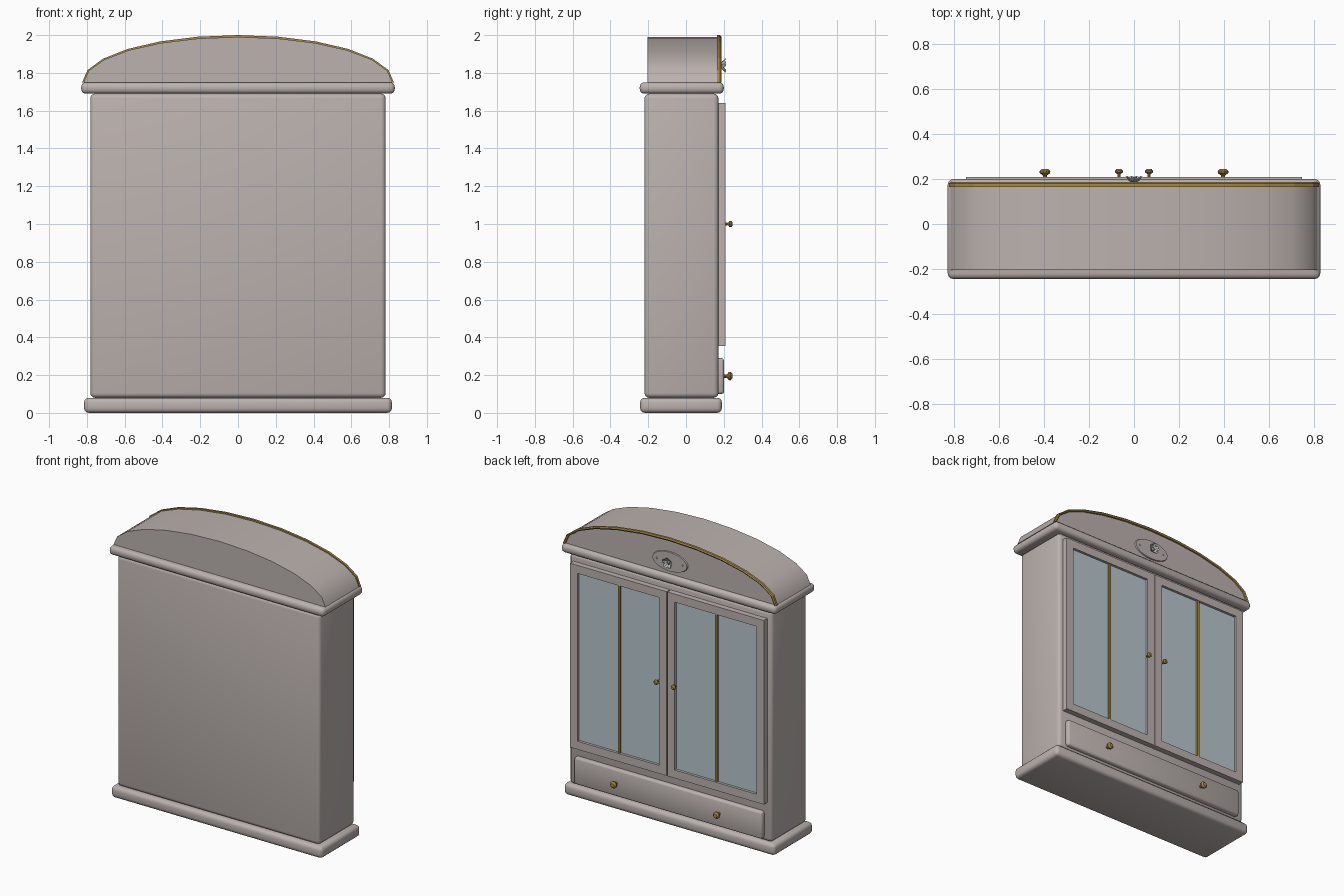
import bpy, bmesh, math
from mathutils import Matrix, Vector

if "Cube" in bpy.data.objects:
    bpy.data.objects.remove(bpy.data.objects["Cube"])


def material(name, rgb):
    m = bpy.data.materials.new(name)
    m.diffuse_color = (*rgb, 1)
    m.use_nodes = True
    m.node_tree.nodes["Principled BSDF"].inputs["Base Color"].default_value = m.diffuse_color
    return m


PAINT = material("warm grey paint", (0.50, 0.445, 0.425))
GLASS = material("pale blue glass", (0.48, 0.57, 0.62))
GOLD = material("antique gold", (0.38, 0.25, 0.07))
SILVER = material("dull silver", (0.45, 0.44, 0.43))


def finish(bm, name, mat, smooth=None):
    bmesh.ops.recalc_face_normals(bm, faces=bm.faces)
    me = bpy.data.meshes.new(name)
    bm.to_mesh(me)
    bm.free()
    ob = bpy.data.objects.new(name, me)
    bpy.context.collection.objects.link(ob)
    me.materials.append(mat)
    if smooth:
        bpy.ops.object.select_all(action='DESELECT')
        ob.select_set(True)
        bpy.context.view_layer.objects.active = ob
        bpy.ops.object.shade_smooth_by_angle(angle=math.radians(smooth))
    return ob


def box(name, x, y, z, mat, bevel=0, segments=3):
    """Box from (min, max) ranges, optionally with rounded edges."""
    bm = bmesh.new()
    bmesh.ops.create_cube(bm, size=1)
    for v in bm.verts:
        v.co = Vector([(r[0] + r[1]) / 2 + c * (r[1] - r[0])
                       for c, r in zip(v.co, (x, y, z))])
    if bevel:
        bmesh.ops.bevel(bm, geom=bm.edges[:], offset=bevel, segments=segments,
                        profile=0.5, affect='EDGES')
    return finish(bm, name, mat, 60 if bevel else None)


def lathe(name, profile, centre, mat, steps=10):
    """Turn (radius, depth) points around an axis pointing along +y."""
    bm = bmesh.new()
    rings = []
    for r, d in profile:
        rings.append([bm.verts.new((centre[0] + r * math.cos(a), centre[1] + d,
                                    centre[2] + r * math.sin(a)))
                      for a in (2 * math.pi * i / steps for i in range(steps))])
    for a, b in zip(rings, rings[1:]):
        for i in range(steps):
            j = (i + 1) % steps
            bm.faces.new((a[i], a[j], b[j], b[i]))
    bm.faces.new(rings[0])
    bm.faces.new(rings[-1])
    return finish(bm, name, mat, 35)


def arch(rx, rz, z0=1.75, n=12):
    return [(rx * math.cos(math.pi * i / n), z0 + rz * math.sin(math.pi * i / n))
            for i in range(n + 1)]


# Carcass with plinth and cornice
box("plinth", (-0.815, 0.815), (-0.243, 0.19), (0, 0.08), PAINT, 0.025)
box("body", (-0.782, 0.782), (-0.22, 0.172), (0.08, 1.69), PAINT, 0.025)
box("cornice", (-0.83, 0.83), (-0.245, 0.2), (1.69, 1.75), PAINT, 0.024)

# Arched pediment
bm = bmesh.new()
back = [bm.verts.new((x, -0.205, z)) for x, z in arch(0.818, 0.24)]
front = [bm.verts.new((x, 0.172, z)) for x, z in arch(0.818, 0.24)]
n = len(back)
bm.faces.new(back)
bm.faces.new(front)
for i in range(n):
    j = (i + 1) % n
    bm.faces.new((back[i], back[j], front[j], front[i]))
finish(bm, "pediment", PAINT, 35)

# Gold moulding along the front edge of the arch
bm = bmesh.new()
rows = []
for rx, rz, y in ((0.825, 0.25, 0.164), (0.825, 0.25, 0.18), (0.818, 0.243, 0.187),
                  (0.808, 0.233, 0.182), (0.806, 0.23, 0.164)):
    rows.append([bm.verts.new((x, y, z)) for x, z in arch(rx, rz)])
for a, b in zip(rows, rows[1:] + rows[:1]):
    for i in range(n - 1):
        bm.faces.new((a[i], a[i + 1], b[i + 1], b[i]))
for end in (0, -1):
    bm.faces.new([r[end] for r in rows])
finish(bm, "arch_trim", GOLD)

# Pair of glazed doors
KNOB = [(0.009, 0), (0.008, 0.014), (0.02, 0.022), (0.021, 0.03), (0.012, 0.038)]
for side, label in ((-1, "left"), (1, "right")):
    def span(a, b):
        return tuple(sorted((side * a, side * b)))
    X0, X1, Z0, Z1, W = 0.003, 0.748, 0.355, 1.64, 0.057
    depth = (0.165, 0.21)
    box(label + "_door_inner_stile", span(X0, X0 + W), depth, (Z0, Z1), PAINT)
    box(label + "_door_outer_stile", span(X1 - W, X1), depth, (Z0, Z1), PAINT)
    box(label + "_door_top_rail", span(X0 + W, X1 - W), depth, (Z1 - W, Z1), PAINT)
    box(label + "_door_bottom_rail", span(X0 + W, X1 - W), depth, (Z0, Z0 + W), PAINT)
    box(label + "_glass", span(X0 + W, X1 - W), (0.165, 0.192),
        (Z0 + W, Z1 - W), GLASS)
    mid = (X0 + X1) / 2
    box(label + "_glazing_bar", span(mid - 0.008, mid + 0.008), (0.18, 0.204),
        (Z0 + W, Z1 - W), GOLD)
    lathe(label + "_door_knob", [(r * 0.85, d) for r, d in KNOB],
          (side * 0.067, 0.208, 1.0), GOLD)
    lathe(label + "_drawer_knob", [(r * 1.15, d * 1.2) for r, d in KNOB],
          (side * 0.397, 0.2, 0.195), GOLD)

# Drawer front
box("drawer_front", (-0.725, 0.725), (0.15, 0.202), (0.1, 0.29), PAINT, 0.014, 2)

# Oval plaque with two pins
bm = bmesh.new()
bmesh.ops.create_cone(bm, cap_ends=True, segments=32, radius1=1, radius2=0.97, depth=1)
bm.transform(Matrix.Translation((0, 0.176, 1.838))
             @ Matrix.Diagonal((0.137, 0.009, 0.068, 1))
             @ Matrix.Rotation(-math.pi / 2, 4, 'X'))
finish(bm, "plaque", PAINT)
for side in (-1, 1):
    lathe("plaque_pin", [(0.006, 0), (0.004, 0.004)], (side * 0.1, 0.18, 1.838), SILVER, 8)

# Flower rosette: five cupped petals around a button
bm = bmesh.new()
for k in range(5):
    rot = Matrix.Rotation(2 * math.pi * k / 5, 4, 'Y')
    pts = [(0, 0.182, 0.004), (0.016, 0.196, 0.02), (0.013, 0.213, 0.036),
           (0, 0.21, 0.039), (-0.013, 0.213, 0.036), (-0.016, 0.196, 0.02)]
    outer = [bm.verts.new(rot @ Vector(p) + Vector((0, 0, 1.838))) for p in pts]
    hub = bm.verts.new(rot @ Vector((0, 0.192, 0.024)) + Vector((0, 0, 1.838)))
    for i in range(6):
        bm.faces.new((outer[i], outer[(i + 1) % 6], hub))
finish(bm, "flower_petals", SILVER)
lathe("flower_button", [(0.012, 0), (0.012, 0.018), (0.006, 0.024)],
      (0, 0.178, 1.838), SILVER, 8)
